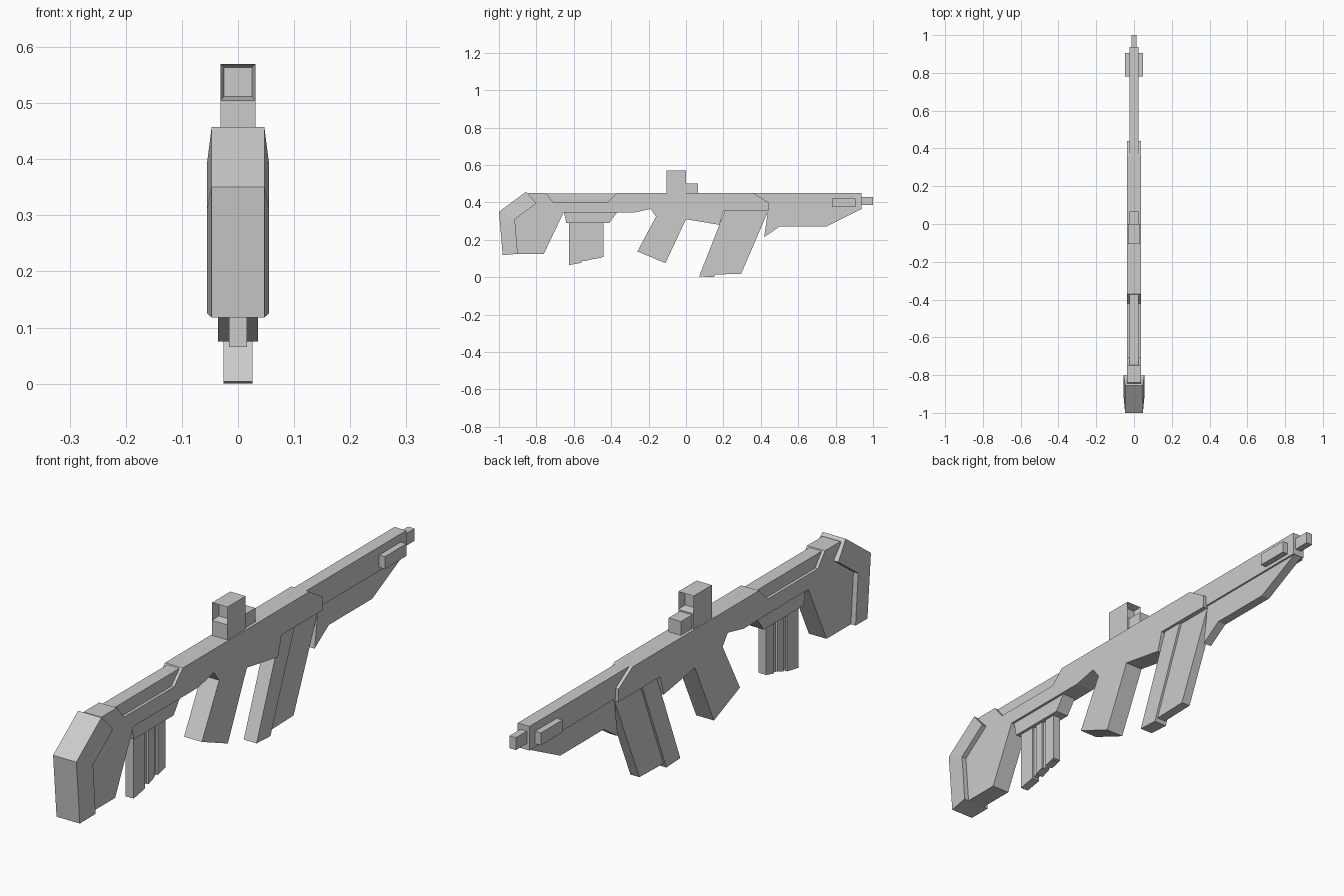
import bpy, bmesh

if "Cube" in bpy.data.objects:
    bpy.data.objects.remove(bpy.data.objects["Cube"])


def finish(name, bm):
    bmesh.ops.recalc_face_normals(bm, faces=bm.faces)
    mesh = bpy.data.meshes.new(name)
    bm.to_mesh(mesh)
    bm.free()
    obj = bpy.data.objects.new(name, mesh)
    bpy.context.collection.objects.link(obj)
    return obj


def plate(name, profile, half_width):
    """Extrude a (y, z) side profile symmetrically across x = 0."""
    bm = bmesh.new()
    face = bm.faces.new([bm.verts.new((-half_width, y, z)) for y, z in profile])
    ext = bmesh.ops.extrude_face_region(bm, geom=[face])
    moved = [v for v in ext["geom"] if isinstance(v, bmesh.types.BMVert)]
    bmesh.ops.translate(bm, verts=moved, vec=(2 * half_width, 0, 0))
    return finish(name, bm)


def block(name, y0, y1, z0, z1, half_width):
    return plate(name, [(y0, z0), (y1, z0), (y1, z1), (y0, z1)], half_width)


# Receiver, rear grip and stock core
plate("receiver", [
    (-.90, .125), (-.76, .125), (-.655, .345), (-.28, .345), (-.19, .365),
    (-.16, .325), (-.26, .138), (-.11, .075), (0, .31), (.18, .28),
    (.20, .353), (.44, .353), (.44, .40), (.36, .45), (-.37, .45),
    (-.42, .40), (-.71, .40), (-.75, .45), (-.84, .45), (-.92, .34)], .036)
block("top_rail", -.75, -.37, .38, .447, .025)

# Butt pad: outer edge is narrower than its inner edge
outer = [(-.98, .118), (-1, .35), (-.855, .457)]
inner = [(-.90, .125), (-.915, .31), (-.80, .395)]
bm = bmesh.new()
rings = []
for (yo, zo), (yi, zi) in zip(outer, inner):
    rings.append([bm.verts.new(p) for p in (
        (-.047, yo, zo), (.047, yo, zo), (.055, yi, zi), (-.055, yi, zi))])
for a, b in zip(rings, rings[1:]):
    for i in range(4):
        j = (i + 1) % 4
        bm.faces.new((a[i], a[j], b[j], b[i]))
bm.faces.new(rings[0])
bm.faces.new(rings[-1])
finish("butt_pad", bm)

# Magazine well and ribbed magazine
plate("magazine_well", [(-.655, .36), (-.64, .29), (-.41, .29), (-.37, .345), (-.37, .36)], .027)
plate("magazine_core", [(-.615, .30), (-.615, .075), (-.45, .105), (-.45, .30)], .009)
for i, (y0, y1, z) in enumerate([(-.625, -.56, .065), (-.54, -.505, .085), (-.485, -.44, .098)]):
    plate(f"magazine_rib_{i + 1}", [(y0, .30), (y0, z), (y1, z + .012), (y1, .30)], .016)

# Foregrip: wide rear half, slimmer front half
plate("foregrip_rear", [(.21, .36), (.07, .004), (.15, 0), (.295, .36)], .026)
plate("foregrip_front", [(.28, .36), (.14, .014), (.295, .018), (.44, .355)], .018)

# Barrel, muzzle, side blocks and under-barrel fin
block("barrel", .36, .937, .362, .45, .024)
block("muzzle", .93, 1, .385, .43, .013)
block("barrel_side_block", .78, .905, .375, .42, .047)
plate("barrel_fin", [(.44, .37), (.418, .215), (.50, .27), (.75, .27), (.937, .364), (.93, .37)], .017)

# Sight with recessed lens openings front and back
block("sight_base", -.105, 0, .44, .505, .031)
block("sight_step", 0, .065, .44, .50, .025)
bm = bmesh.new()
bmesh.ops.create_cube(bm, size=1)
for v in bm.verts:
    v.co = (v.co.x * .062, -.0525 + v.co.y * .105, .5375 + v.co.z * .065)
bm.normal_update()
for f in [f for f in bm.faces if abs(f.normal.y) > .9]:
    direction = f.normal.y
    bmesh.ops.inset_individual(bm, faces=[f], thickness=.009)
    bmesh.ops.translate(bm, verts=f.verts, vec=(0, -.03 * direction, 0))
finish("sight_hood", bm)
